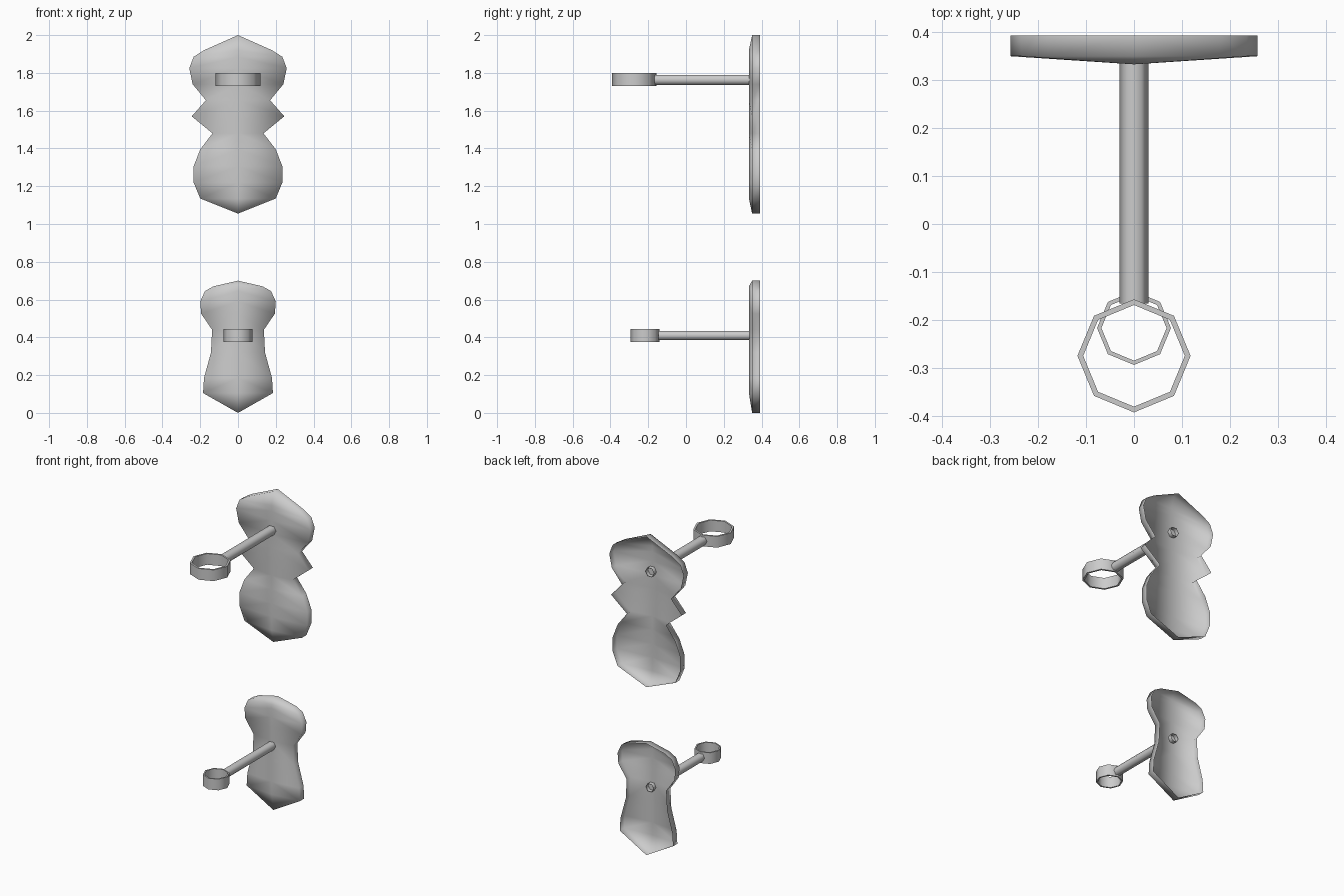
import bpy, bmesh, math

if "Cube" in bpy.data.objects:
    bpy.data.objects.remove(bpy.data.objects["Cube"])

FRONT, EDGE, BACK = 0.333, 0.35, 0.393


def finish(name, bm, angle=None):
    bmesh.ops.recalc_face_normals(bm, faces=bm.faces)
    me = bpy.data.meshes.new(name)
    bm.to_mesh(me)
    bm.free()
    ob = bpy.data.objects.new(name, me)
    bpy.context.collection.objects.link(ob)
    bpy.ops.object.select_all(action='DESELECT')
    ob.select_set(True)
    bpy.context.view_layer.objects.active = ob
    if angle is None:
        bpy.ops.object.shade_smooth()
    else:
        bpy.ops.object.shade_smooth_by_angle(angle=math.radians(angle))
    return ob


# Wall plate: ridged front with a skirt, open at the back
def plate(name, top, rows, bottom):
    bm = bmesh.new()
    tip_top = bm.verts.new((0, EDGE, top))
    tip_bot = bm.verts.new((0, EDGE, bottom))
    mid = [bm.verts.new((0, FRONT, z)) for w, z in rows]
    for s in (-1, 1):
        side = [bm.verts.new((s * w, EDGE, z)) for w, z in rows]
        bm.faces.new((tip_top, side[0], mid[0]))
        bm.faces.new((tip_bot, mid[-1], side[-1]))
        for i in range(len(rows) - 1):
            bm.faces.new((mid[i], side[i], side[i + 1], mid[i + 1]))
    rim = [e for e in bm.edges if e.is_boundary]
    ext = bmesh.ops.extrude_edge_only(bm, edges=rim)
    for v in ext['geom']:
        if isinstance(v, bmesh.types.BMVert):
            v.co.y = BACK
    return finish(name, bm)


# Arm: open hexagonal tube running along y
def arm(name, z, r, y0, y1):
    bm = bmesh.new()
    loops = [[bm.verts.new((r * math.cos(i * math.pi / 3), y,
                            z + r * math.sin(i * math.pi / 3)))
              for i in range(6)] for y in (y0, y1)]
    for i in range(6):
        j = (i + 1) % 6
        bm.faces.new((loops[0][i], loops[0][j], loops[1][j], loops[1][i]))
    return finish(name, bm)


# Candle ring: octagonal band
def ring(name, y, z0, z1, r, wall):
    bm = bmesh.new()
    profile = [(r, z0), (r, z1), (r - wall, z1), (r - wall, z0)]
    loops = []
    for i in range(8):
        a = i * math.pi / 4
        loops.append([bm.verts.new((q * math.cos(a), y + q * math.sin(a), z))
                      for q, z in profile])
    for i in range(8):
        a, b = loops[i], loops[(i + 1) % 8]
        for k in range(4):
            m = (k + 1) % 4
            bm.faces.new((a[k], a[m], b[m], b[k]))
    return finish(name, bm, 50)


# Large upper sconce
plate("upper_wall_plate", 2.0,
      [(0.18, 1.92), (0.235, 1.885), (0.258, 1.825), (0.24, 1.74),
       (0.17, 1.655), (0.245, 1.57), (0.135, 1.48), (0.20, 1.395),
       (0.235, 1.305), (0.235, 1.22), (0.20, 1.135)], 1.055)
arm("upper_arm", 1.763, 0.03, -0.166, 0.36)
ring("upper_candle_ring", -0.275, 1.73, 1.80, 0.118, 0.012)

# Small lower sconce
plate("lower_wall_plate", 0.70,
      [(0.13, 0.67), (0.175, 0.645), (0.20, 0.59), (0.195, 0.525),
       (0.137, 0.44), (0.143, 0.32), (0.18, 0.185), (0.185, 0.105)], 0.0)
arm("lower_arm", 0.41, 0.027, -0.146, 0.36)
ring("lower_candle_ring", -0.217, 0.375, 0.445, 0.077, 0.009)
